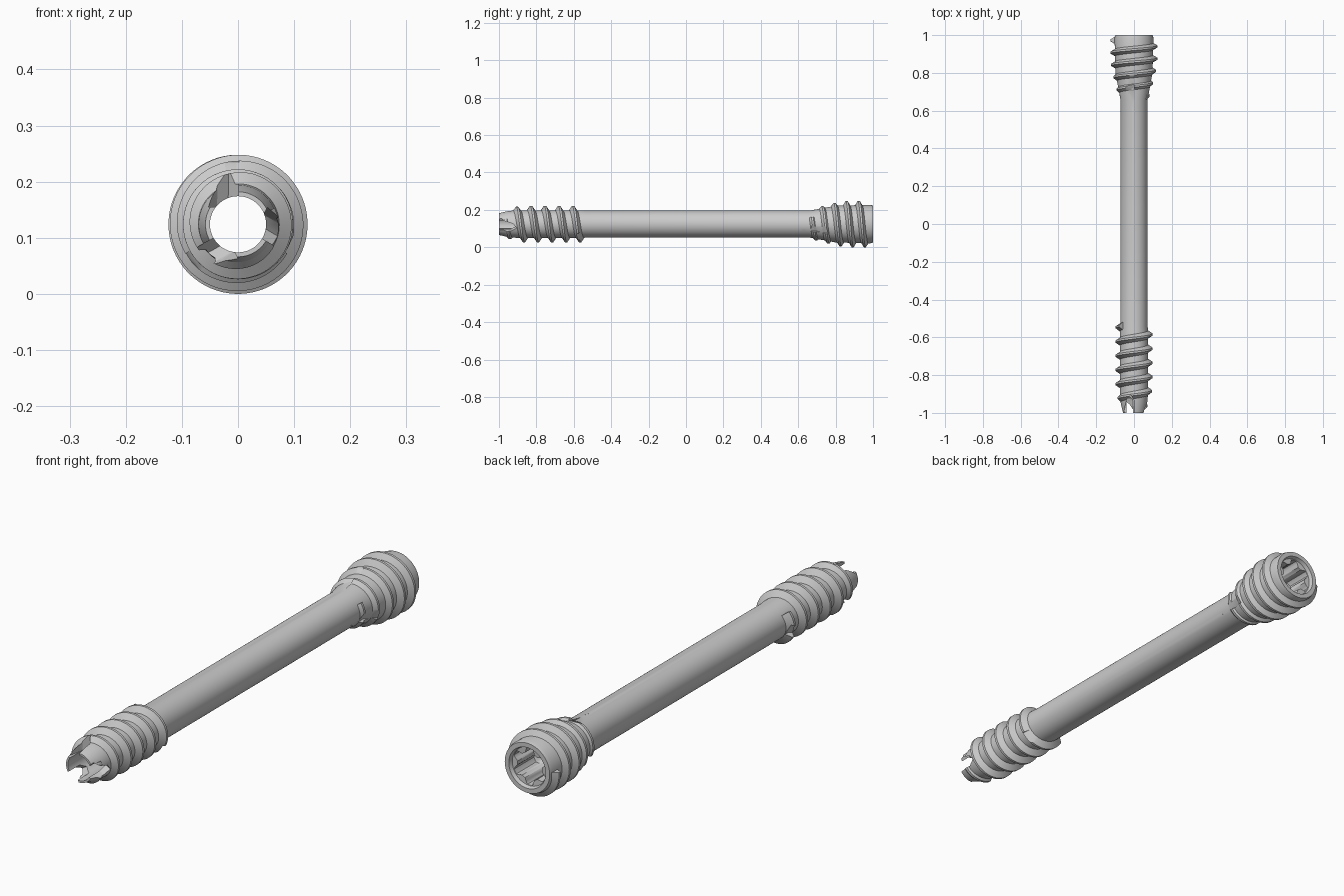
import bpy, bmesh
from math import sin, cos, pi, radians

if "Cube" in bpy.data.objects:
    bpy.data.objects.remove(bpy.data.objects["Cube"])

CZ = 0.124      # height of the screw axis
SEG = 96


def pt(r, t, y):
    # polar point about the y axis, t = 0 at the top
    return (r * sin(t), y, CZ + r * cos(t))


def lerp(table, y):
    if y <= table[0][0]:
        return table[0][1]
    for (a, ra), (b, rb) in zip(table, table[1:]):
        if y <= b:
            return ra + (rb - ra) * (y - a) / (b - a)
    return table[-1][1]


def finish(name, bm):
    bmesh.ops.recalc_face_normals(bm, faces=bm.faces[:])
    me = bpy.data.meshes.new(name)
    bm.to_mesh(me)
    bm.free()
    ob = bpy.data.objects.new(name, me)
    bpy.context.collection.objects.link(ob)
    return ob


def skin(bm, rings, wrap):
    # bridge successive closed rings of points, capped when not wrapping
    vs = [[bm.verts.new(p) for p in ring] for ring in rings]
    n = len(vs[0])
    for i in range(len(vs) if wrap else len(vs) - 1):
        a, b = vs[i], vs[(i + 1) % len(vs)]
        for j in range(n):
            k = (j + 1) % n
            bm.faces.new((a[j], a[k], b[k], b[j]))
    if not wrap:
        bm.faces.new(vs[0])
        bm.faces.new(vs[-1][::-1])


def lobe(t):
    return 0.064 + 0.010 * max(-1, min(1, 1.7 * cos(6 * t)))


# Hollow body: outer profile, then six-lobed socket and bore on the inside
core = [(-1, 0.058), (-0.95, 0.070), (-0.9, 0.074), (-0.56, 0.074), (-0.54, 0.072),
        (0.66, 0.072), (0.80, 0.098), (0.985, 0.103), (1.0, 0.099)]
inner = [(1.0, 0.081), (0.985, 0.076), (0.984, lobe), (0.86, lobe), (0.85, 0.050), (-1, 0.050)]
rings = []
for i in range(SEG):
    t = 2 * pi * i / SEG
    rings.append([pt(r(t) if callable(r) else r, t, y) for y, r in core + inner])
bm = bmesh.new()
skin(bm, rings, True)
body = finish("screw_body", bm)


def thread(name, y0, y1, pitch, y_right, env, base, crest):
    # right-handed helical ridge; y_right is a crest position on the +x side
    t0 = pi / 2 + (y0 - y_right) / pitch * 2 * pi
    n = int((y1 - y0) / pitch * 72)
    rings = []
    for i in range(n + 1):
        y = y0 + (y1 - y0) * i / n
        t = t0 + (y - y0) / pitch * 2 * pi
        rb = lerp(core, y) - 0.010
        rc = max(lerp(env, y), rb + 0.008)
        rings.append([pt(rb, t, y - base), pt(rc, t, y - crest),
                      pt(rc, t, y + crest), pt(rb, t, y + base)])
    bm = bmesh.new()
    skin(bm, rings, False)
    return finish(name, bm)


tip_thread = thread("tip_thread", -0.965, -0.54, 0.075, -0.585,
                    [(-0.98, 0.066), (-0.9, 0.094), (-0.86, 0.098), (-0.54, 0.098)], 0.027, 0.005)
head_thread = thread("head_thread", 0.675, 0.973, 0.065, 0.94,
                     [(0.66, 0.078), (0.70, 0.088), (0.8, 0.115), (0.86, 0.124), (1, 0.124)],
                     0.024, 0.005)


def cutter(name, poly_a, poly_b, turn):
    # prism between two matching polygons, turned about the screw axis
    bm = bmesh.new()
    c, s = cos(turn), sin(turn)
    skin(bm, [[(x * c + z * s, y, CZ + z * c - x * s) for x, y, z in p]
              for p in (poly_a, poly_b)], False)
    ob = finish(name, bm)
    ob.hide_render = True
    return ob


def cut(target, tool):
    m = target.modifiers.new("cut", 'BOOLEAN')
    m.operation = 'DIFFERENCE'
    m.solver = 'EXACT'
    m.object = tool
    bpy.context.view_layer.objects.active = target
    bpy.ops.object.modifier_apply(modifier=m.name)


# Three notches at the tip and three cutting flutes at the inner end of each thread
notch = [(0, -1.1), (0, -0.935), (-0.018, -0.905), (-0.038, -0.925), (-0.056, -1.0), (-0.062, -1.1)]
head_flute = [(0.62, 0.0712), (0.70, 0.074), (0.86, 0.14), (0.62, 0.14)]
tip_flute = [(-0.48, 0.0735), (-0.555, 0.0735), (-0.63, 0.12), (-0.48, 0.12)]
for k in range(3):
    a = radians(120 * k + 0.7)
    jobs = [
        ([(x, y, 0.03) for x, y in notch], [(x, y, 0.2) for x, y in notch], (body, tip_thread)),
        ([(-0.055, y, z) for y, z in head_flute], [(0, y, z) for y, z in head_flute],
         (body, head_thread)),
        ([(0, y, z) for y, z in tip_flute], [(0.05, y, z) for y, z in tip_flute], (tip_thread,)),
    ]
    for pa, pb, targets in jobs:
        tool = cutter("flute_cutter", pa, pb, a)
        for target in targets:
            cut(target, tool)
        bpy.data.objects.remove(tool)

# Smooth shading with crisp edges
bpy.ops.object.select_all(action='DESELECT')
for ob in (body, tip_thread, head_thread):
    ob.select_set(True)
bpy.context.view_layer.objects.active = body
bpy.ops.object.shade_smooth_by_angle(angle=radians(32))
